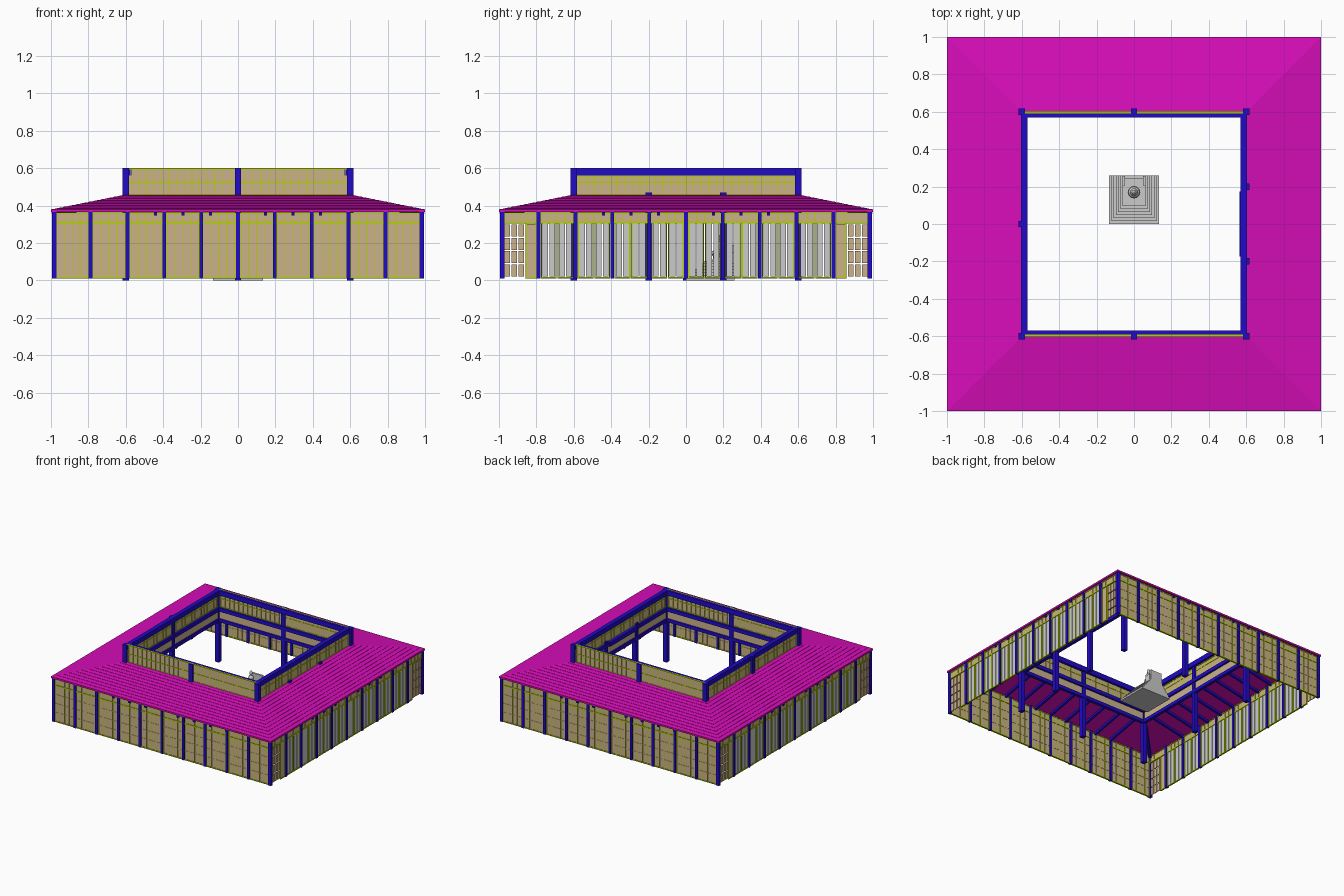
import bpy, bmesh, math
from mathutils import Matrix, Vector

if "Cube" in bpy.data.objects:
    bpy.data.objects.remove(bpy.data.objects["Cube"])

def material(name, rgb):
    m = bpy.data.materials.new(name)
    m.diffuse_color = (*rgb, 1)
    m.use_nodes = True
    m.node_tree.nodes["Principled BSDF"].inputs["Base Color"].default_value = m.diffuse_color
    return m

BLUE = material("blue_timber", (0.015, 0.003, 0.58))
PINK = material("magenta_tile", (0.69, 0.004, 0.49))
TAN = material("tan_paper", (0.60, 0.45, 0.26))
LIME = material("lime_frame", (0.46, 0.64, 0.0))
parts = {}

def part(name, mat=None):
    if name not in parts:
        parts[name] = (bmesh.new(), mat)
    return parts[name][0]

def turn(q):
    return Matrix.Rotation(q * math.pi / 2, 4, 'Z')

def box(name, mat, x, y, z, q=0):
    """Box from (min, max) ranges, turned q quarter turns about the centre."""
    c = Vector([(a + b) / 2 for a, b in (x, y, z)])
    s = [b - a for a, b in (x, y, z)]
    bmesh.ops.create_cube(part(name, mat), size=1,
                          matrix=turn(q) @ Matrix.Translation(c) @ Matrix.Diagonal((*s, 1)))

def beam(name, mat, a, b, w, h, q=0):
    """Sloping square timber from a to b."""
    a, b = Vector(a), Vector(b)
    d = (b - a).normalized()
    side = d.cross(Vector((0, 0, 1))).normalized()
    up = side.cross(d)
    rot = Matrix((side, d, up)).transposed().to_4x4()
    bmesh.ops.create_cube(part(name, mat), size=1, matrix=turn(q) @ Matrix.Translation((a + b) / 2)
                          @ rot @ Matrix.Diagonal((w, (b - a).length, h, 1)))

def lathe(name, mat, profile, sides, center=(0, 0), closed=False, phase=0.0):
    """Revolve (radius, z) points about a vertical axis."""
    bm = part(name, mat)
    rings = []
    for i in range(sides):
        a = 2 * math.pi * i / sides + phase
        rings.append([bm.verts.new((center[0] + r * math.cos(a), center[1] + r * math.sin(a), z))
                      for r, z in profile])
    n = len(profile)
    for i in range(sides):
        p, q = rings[i], rings[(i + 1) % sides]
        for j in range(n if closed else n - 1):
            k = (j + 1) % n
            bm.faces.new((p[j], q[j], q[k], p[k]))

# skirt roof with shallow tile courses, open in the middle
prof, courses = [], 12
for i in range(courses):
    r0, r1 = 1 - 0.4 * i / courses, 1 - 0.4 * (i + 1) / courses
    z0, z1 = 0.38 + 0.2 * (1 - r0), 0.38 + 0.2 * (1 - r1)
    prof += [(r0, z0), (r1, z1 - 0.002)]
prof += [(0.6, 0.448), (1.0, 0.366)]
lathe("skirt_roof", PINK, [(r * math.sqrt(2), z) for r, z in prof], 4, closed=True, phase=math.pi / 4)

# rafters and hip rafters
for q in range(4):
    for i in range(-4, 5):
        x = i * 0.147
        beam("rafters", BLUE, (x, -0.59, 0.436), (x, -0.995, 0.355), 0.018, 0.018, q)
    beam("hip_rafters", BLUE, (-0.6, -0.6, 0.435), (-0.985, -0.985, 0.353), 0.022, 0.025, q)

def panes(name, x0, x1, z0, z1, y, nx, nz, gap, mat, q):
    """Grid of separate panes."""
    w, h = (x1 - x0) / nx, (z1 - z0) / nz
    for i in range(nx):
        for j in range(nz):
            box(name, mat, (x0 + i * w + gap / 2, x0 + (i + 1) * w - gap / 2), (y - 0.003, y + 0.003),
                (z0 + j * h + gap / 2, z0 + (j + 1) * h - gap / 2), q)

# outer walls: 10 bays each; even q = solid screens, odd q = slatted doors
W = -0.982
for q in range(4):
    for i in range(11):
        x = -0.985 + 0.197 * i
        box("wall_posts", BLUE, (x - 0.01, x + 0.01), (-0.995, -0.97), (0.01, 0.366), q)
    box("head_rail", LIME, (-0.98, 0.98), (W - 0.007, W + 0.007), (0.304, 0.314), q)
    box("top_rail", LIME, (-0.98, 0.98), (W - 0.007, W + 0.007), (0.356, 0.363), q)
    box("transom_paper", TAN, (-0.98, 0.98), (W - 0.003, W + 0.003), (0.312, 0.358), q)
    for b in range(10):
        x0 = -0.975 + 0.197 * b
        x1 = x0 + 0.177
        for k in range(5):
            x = x0 + 0.004 + 0.169 * k / 4
            box("transom_bars", LIME, (x - 0.002, x + 0.002), (W - 0.006, W + 0.006), (0.312, 0.358), q)
        if q % 2 == 0:
            box("screen_paper", TAN, (x0, x1), (W - 0.003, W + 0.003), (0.012, 0.306), q)
            box("sill_rail", LIME, (x0, x1), (W - 0.007, W + 0.007), (0.01, 0.018), q)
            for k in range(5):
                x = x0 + 0.004 + 0.169 * k / 4
                box("screen_bars", LIME, (x - 0.002, x + 0.002), (W - 0.006, W + 0.006), (0.015, 0.306), q)
            for k in range(1, 4):
                z = 0.015 + 0.073 * k
                box("screen_slats", TAN, (x0, x1), (W - 0.005, W + 0.005), (z - 0.002, z + 0.002), q)
        elif b in (0, 9):
            # end bays: loose tan panes, then a narrow framed strip
            s = 1 if b == 0 else -1
            e = x0 if b == 0 else x1
            a, c = sorted((e, e + s * 0.112))
            panes("end_panes", a, c, 0.018, 0.302, W, 3, 4, 0.007, TAN, q)
            a, c = sorted((e + s * 0.118, e + s * 0.177))
            panes("end_strip_paper", a, c, 0.015, 0.304, W, 1, 1, 0.006, TAN, q)
            for x in (a + 0.003, c - 0.003):
                box("door_stiles", LIME, (x - 0.003, x + 0.003), (W - 0.006, W + 0.006), (0.012, 0.306), q)
            box("door_rails", LIME, (a, c), (W - 0.006, W + 0.006), (0.01, 0.018), q)
        else:
            # two door leaves per bay, each with grey slats
            for a in (x0 + 0.002, x0 + 0.091):
                c = a + 0.084
                panes("door_slats", a + 0.005, c - 0.005, 0.017, 0.306, W, 2, 1, 0.006, None, q)
                for x in (a + 0.003, c - 0.003):
                    box("door_stiles", LIME, (x - 0.003, x + 0.003), (W - 0.006, W + 0.006), (0.012, 0.306), q)
                box("door_rails", LIME, (a, c), (W - 0.006, W + 0.006), (0.01, 0.018), q)

# inner columns
cols = [(x, y, 0.6) for x in (-0.6, 0.6) for y in (-0.6, 0.6)]
cols += [(0, -0.6, 0.6), (0, 0.6, 0.6), (-0.6, 0, 0.6), (0.6, -0.2, 0.47), (0.6, 0.2, 0.47)]
for x, y, h in cols:
    box("inner_columns", BLUE, (x - 0.017, x + 0.017), (y - 0.017, y + 0.017), (0, h))

# clerestory walls and the beams that carry them
for q in range(4):
    odd = q % 2
    out = -0.605 if odd else -0.59
    box("crown_beam", BLUE, (-0.6, 0.6), (out, -0.57), (0.56, 0.6), q)
    top = 0.56 if odd else 0.6
    box("clerestory_paper", TAN, (-0.59, 0.59), (-0.6, -0.594), (0.455, top), q)
    for z in (0.458, 0.525, top - 0.003):
        box("clerestory_rails", LIME, (-0.59, 0.59), (-0.603, -0.591), (z - 0.003, z + 0.003), q)
    for i in range(29):
        x = -0.574 + 0.041 * i
        box("clerestory_bars", LIME, (x - 0.002, x + 0.002), (-0.603, -0.591), (0.455, top), q)
    box("roof_plate_beam", BLUE, (-0.6, 0.6), (-0.605, -0.575), (0.425, 0.455), q)
    box("frieze_paper", TAN, (-0.59, 0.59), (-0.597, -0.59), (0.36, 0.43), q)
    box("tie_beam", BLUE, (-0.6, 0.6), (-0.605, -0.58), (0.335, 0.362), q)
box("entry_beam", BLUE, (0.565, 0.6), (-0.175, 0.175), (0.425, 0.46))

# stepped altar with flat back, throne and seated figure
for i in range(7):
    w = 0.133 - 0.012 * i
    box("altar_steps", None, (-w, w), (0.016 * i, 0.26), (0.015 * i, 0.015 * (i + 1)))
box("throne_back", None, (-0.05, 0.05), (0.243, 0.26), (0.105, 0.19))
for s in (-0.055, 0.055):
    box("throne_posts", None, (s - 0.006, s + 0.006), (0.205, 0.255), (0.105, 0.15))
lathe("figure_base", None, [(0, 0.105), (0.03, 0.105), (0.024, 0.125), (0.034, 0.14), (0, 0.14)], 12, (0, 0.17))
lathe("figure_body", None, [(0, 0.14), (0.032, 0.143), (0.03, 0.155), (0.018, 0.165), (0.022, 0.195),
                            (0.016, 0.207), (0.007, 0.212), (0.013, 0.222), (0.013, 0.235),
                            (0.006, 0.246), (0, 0.25)], 12, (0, 0.17))

# turn every collected part into an object
for name, (bm, mat) in parts.items():
    bmesh.ops.remove_doubles(bm, verts=bm.verts[:], dist=1e-6) if name.startswith("figure") else None
    bmesh.ops.recalc_face_normals(bm, faces=bm.faces[:])
    me = bpy.data.meshes.new(name)
    bm.to_mesh(me)
    bm.free()
    if mat:
        me.materials.append(mat)
    bpy.context.collection.objects.link(bpy.data.objects.new(name, me))
